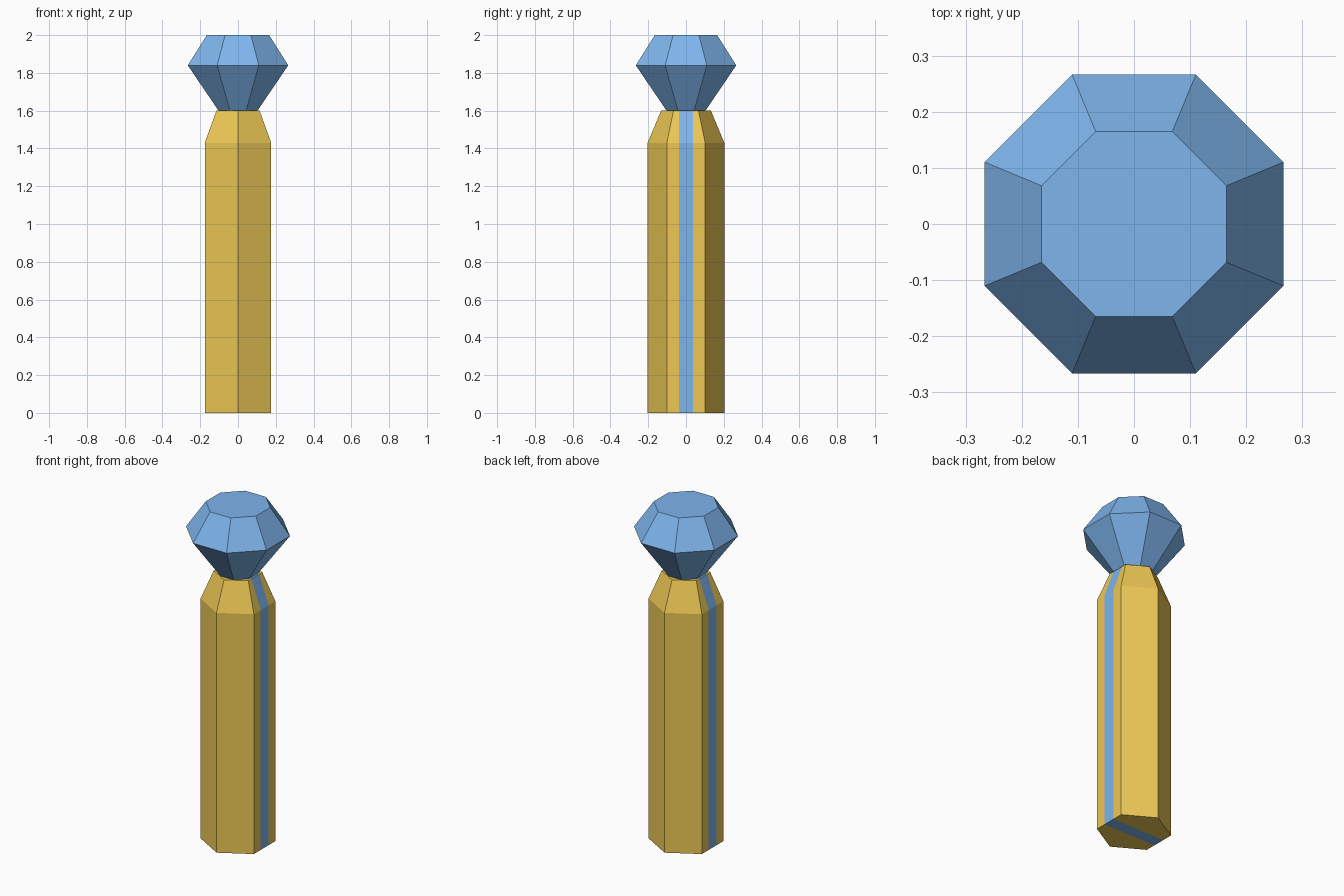
import bpy, bmesh
from math import pi, cos, sin

if "Cube" in bpy.data.objects:
    bpy.data.objects.remove(bpy.data.objects["Cube"])


def material(name, color):
    m = bpy.data.materials.new(name)
    m.diffuse_color = (*color, 1)
    m.use_nodes = True
    m.node_tree.nodes["Principled BSDF"].inputs["Base Color"].default_value = m.diffuse_color
    return m


def stacked_prism(sides, start, levels):
    """Closed solid through rings given as (circumradius, z)."""
    bm = bmesh.new()
    rings = [[bm.verts.new((r * cos(start + 2 * pi * i / sides),
                            r * sin(start + 2 * pi * i / sides), z))
              for i in range(sides)] for r, z in levels]
    for a, b in zip(rings, rings[1:]):
        for i in range(sides):
            j = (i + 1) % sides
            bm.faces.new((a[i], a[j], b[j], b[i]))
    bm.faces.new(rings[0][::-1])
    bm.faces.new(rings[-1])
    return bm


def finish(name, bm, mats):
    bm.normal_update()
    me = bpy.data.meshes.new(name)
    bm.to_mesh(me)
    bm.free()
    for m in mats:
        me.materials.append(m)
    ob = bpy.data.objects.new(name, me)
    bpy.context.collection.objects.link(ob)


orange = material("orange", (0.85, 0.58, 0.09))
blue = material("blue", (0.21, 0.46, 0.84))

# hexagonal handle, with an inlaid stripe cut into the side faces and ends
STRIPE = 0.037
bm = stacked_prism(6, pi / 2, [(0.203, 0), (0.203, 1.43), (0.132, 1.6)])
for y in (-STRIPE, STRIPE):
    bmesh.ops.bisect_plane(bm, geom=bm.verts[:] + bm.edges[:] + bm.faces[:],
                           plane_co=(0, y, 0), plane_no=(0, 1, 0))
for f in bm.faces:
    if abs(f.calc_center_median().y) < STRIPE / 2:
        f.material_index = 1
finish("handle", bm, [orange, blue])

# octagonal faceted gem on top
k = 1 / cos(pi / 8)
bm = stacked_prism(8, pi / 8, [(0.103 * k, 1.6), (0.266 * k, 1.84), (0.165 * k, 2.0)])
finish("gem", bm, [blue])
